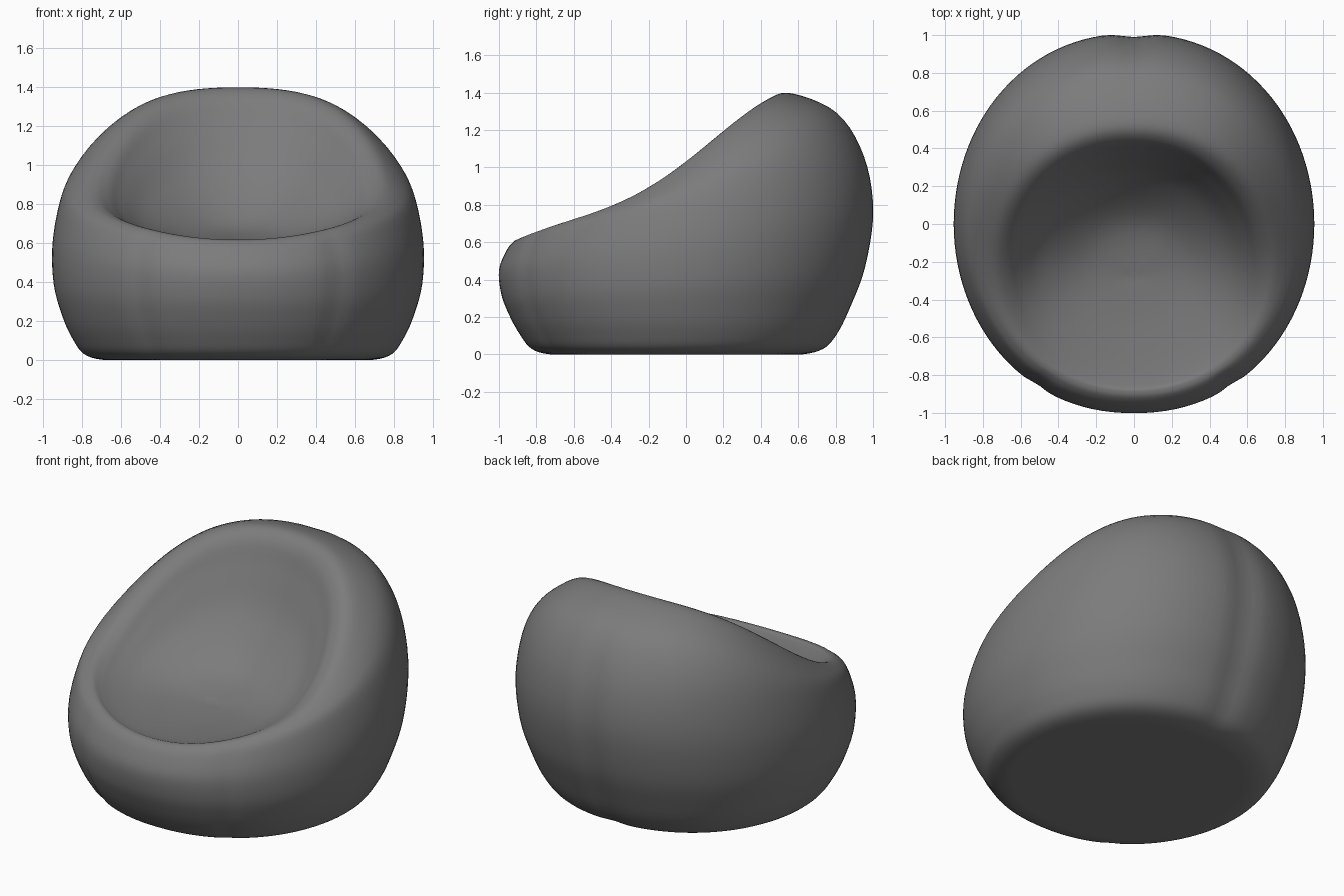
import bpy, bmesh, math

if "Cube" in bpy.data.objects:
    bpy.data.objects.remove(bpy.data.objects["Cube"])

SEGMENTS, STEPS = 120, 5
SQUARENESS = .93  # below one, rings are a little squarer than an ellipse

# Rings from under the base, over the rim, into the seat:
# front y, back y, half width, then height at front, side and back
RINGS = [
    (-.04, -.04, 0, 0, 0, 0),
    (-.55, .47, .53, 0, 0, 0),
    (-.72, .62, .69, 0, 0, 0),
    (-.825, .74, .79, .03, .03, .03),
    (-.89, .815, .85, .11, .11, .11),
    (-.945, .885, .90, .21, .22, .25),
    (-.987, .967, .946, .32, .39, .47),
    (-1.0, 1.01, .951, .45, .61, .77),
    (-.96, .96, .905, .555, .83, 1.06),
    (-.92, .815, .84, .605, .91, 1.29),
    (-.885, .57, .75, .617, .917, 1.395),
    (-.86, .45, .67, .61, .87, 1.36),
    (-.80, .37, .595, .602, .80, 1.19),
    (-.68, .24, .47, .595, .71, .93),
    (-.50, .01, .26, .592, .63, .69),
    (-.28, -.28, 0, .603, .603, .603),
]
# Stitched seams: angle, depth, angular width
SEAMS = [(math.radians(90), .02, .08),
         (math.radians(-59), .010, .055),
         (math.radians(-121), .010, .055)]


def spline(p0, p1, p2, p3, t):
    """Smooth curve through p1 and p2."""
    return [b + .5 * t * (c - a + t * (2*a - 5*b + 4*c - d + t * (3*(b - c) + d - a)))
            for a, b, c, d in zip(p0, p1, p2, p3)]


def ring_point(ring, level, angle):
    front, back, width, z_front, z_side, z_back = ring
    c, s = math.cos(angle), math.sin(angle)
    x = math.copysign(abs(c) ** SQUARENESS, c) * width
    y = (front + back) / 2 + (back - front) / 2 * s
    # Height sweeps up from the front to the backrest
    rise = z_back - z_front
    z = z_side + rise / 2 * s + ((z_front + z_back) / 2 - z_side) * s * s
    z += rise * (1 - s * s) * (.06 * s + .14 * s * s)
    # Press the seams into the outer wall
    fade = min(max(level - 2, 0), 1) * min(max((10 - level) / 2, 0), 1)
    for seam, depth, spread in SEAMS:
        gap = math.remainder(angle - seam, math.tau)
        pinch = 1 - fade * depth * math.exp(-(gap / spread) ** 2)
        x, y = x * pinch, y * pinch
    return x, y, max(z, 0)


# Loft the cushion through all rings
bm = bmesh.new()
loops = []
last = len(RINGS) - 1
for i in range(last * STEPS + 1):
    k = min(i // STEPS, last - 1)
    t = i / STEPS - k
    ring = spline(RINGS[max(k - 1, 0)], RINGS[k], RINGS[k + 1],
                  RINGS[min(k + 2, last)], t)
    loops.append([bm.verts.new(ring_point(ring, k + t, math.tau * j / SEGMENTS))
                  for j in range(SEGMENTS)])
for low, high in zip(loops, loops[1:]):
    for j in range(SEGMENTS):
        n = (j + 1) % SEGMENTS
        bm.faces.new((low[j], low[n], high[n], high[j]))
bmesh.ops.remove_doubles(bm, verts=bm.verts, dist=.0005)
bmesh.ops.recalc_face_normals(bm, faces=bm.faces)
for face in bm.faces:
    face.smooth = True

mesh = bpy.data.meshes.new("beanbag_chair")
bm.to_mesh(mesh)
bm.free()
chair = bpy.data.objects.new("beanbag_chair", mesh)
bpy.context.collection.objects.link(chair)

# Grey fabric
fabric = bpy.data.materials.new("grey_fabric")
fabric.use_nodes = True
color = (.2, .2, .2, 1)
fabric.diffuse_color = color
fabric.node_tree.nodes["Principled BSDF"].inputs["Base Color"].default_value = color
mesh.materials.append(fabric)
